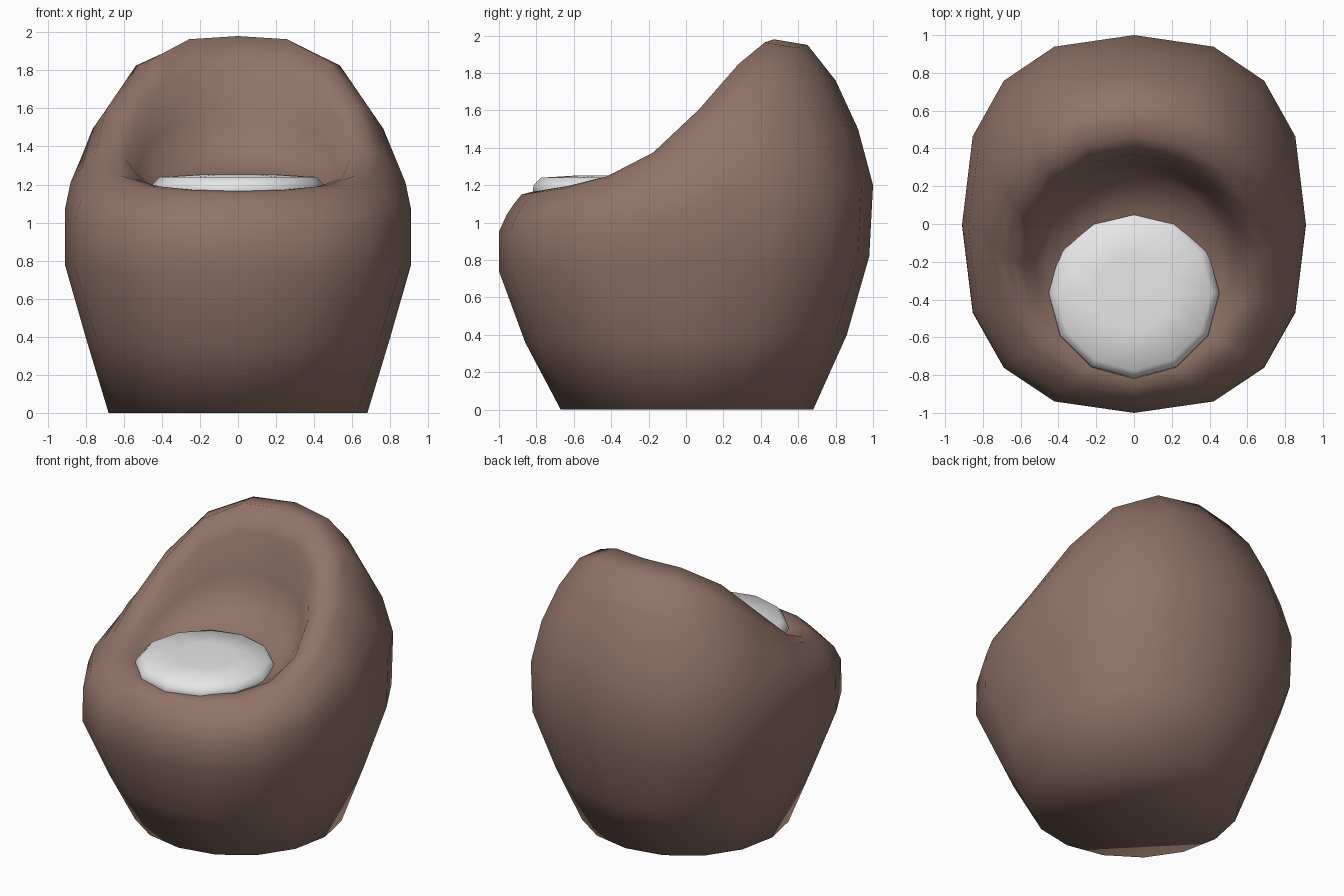
import bpy, bmesh, math

if "Cube" in bpy.data.objects:
    bpy.data.objects.remove(bpy.data.objects["Cube"])


def material(name, rgb):
    m = bpy.data.materials.new(name)
    m.diffuse_color = (*rgb, 1)
    m.use_nodes = True
    m.node_tree.nodes["Principled BSDF"].inputs["Base Color"].default_value = m.diffuse_color
    return m


def soft(v, p):
    # rounded-square version of a sine or cosine (p = 1 is a true ellipse)
    return math.copysign(abs(v) ** p, v) if abs(v) > 1e-6 else 0.0


def loft(name, rings, mat):
    """Join rings of points into one closed, smooth-shaded skin."""
    bm = bmesh.new()
    loops = [[bm.verts.new(p) for p in ring] for ring in rings]
    n = len(rings[0])
    for a, b in zip(loops, loops[1:]):
        for i in range(n):
            j = (i + 1) % n
            bm.faces.new((a[i], a[j], b[j], b[i]))
    bm.faces.new(loops[0][::-1])
    top = bm.faces.new(loops[-1])
    bmesh.ops.poke(bm, faces=[top])
    bmesh.ops.recalc_face_normals(bm, faces=bm.faces)
    for f in bm.faces:
        f.smooth = True
    me = bpy.data.meshes.new(name)
    bm.to_mesh(me)
    bm.free()
    me.materials.append(mat)
    ob = bpy.data.objects.new(name, me)
    bpy.context.collection.objects.link(ob)
    return ob


def tilted_ring(yf, zf, yb, zb, rx, bend, p, sides=16):
    # ring from a front point to a back point; bend makes the climb S-shaped
    pts = []
    for i in range(sides):
        a = 2 * math.pi * i / sides
        t = soft(math.sin(a), p)
        u = (t + 1) / 2
        w = u ** 1.9
        s = w * w * (3 - 2 * w)
        k = u + (s - u) * bend
        pts.append((rx * soft(math.cos(a), p), (yf + yb) / 2 + t * (yb - yf) / 2,
                    zf + (zb - zf) * k))
    return pts


brown = material("brown shell", (0.28, 0.17, 0.135))
white = material("white cushion", (0.8, 0.8, 0.8))

# Shell: outside, over the rim, down the inner back and onto the seat floor
# (front y, front z, back y, back z, half width, bend, squareness)
shell = [
    (-0.67, 0.00, 0.68, 0.00, 0.68, 0, 1),
    (-0.86, 0.36, 0.86, 0.40, 0.795, 0, 0.9),
    (-1.00, 0.74, 0.98, 0.82, 0.91, 0, 0.8),
    (-1.00, 0.95, 1.00, 1.20, 0.91, 0.1, 0.8),
    (-0.96, 1.04, 0.92, 1.50, 0.88, 0.4, 0.84),
    (-0.92, 1.10, 0.80, 1.76, 0.82, 0.65, 0.9),
    (-0.88, 1.15, 0.65, 1.95, 0.75, 0.75, 0.97),
    (-0.82, 1.165, 0.47, 1.98, 0.67, 0.75, 1),
    (-0.78, 1.165, 0.37, 1.81, 0.59, 0.75, 1),
    (-0.74, 1.16, 0.32, 1.54, 0.53, 0.75, 0.95),
    (-0.70, 1.15, 0.26, 1.36, 0.47, 0.7, 0.95),
    (-0.62, 1.14, 0.07, 1.24, 0.37, 0.5, 1),
]
loft("seat_shell", [tilted_ring(*r) for r in shell], brown)

# Cushion: shallow disc with a rounded edge, sunk into the seat floor
cushion = [tilted_ring(-0.365 - r, z, -0.365 + r, z, r, 0, 1, 12)
           for r, z in [(0.42, 1.11), (0.455, 1.16), (0.45, 1.20),
                        (0.41, 1.24), (0.2, 1.253)]]
loft("seat_cushion", cushion, white)
